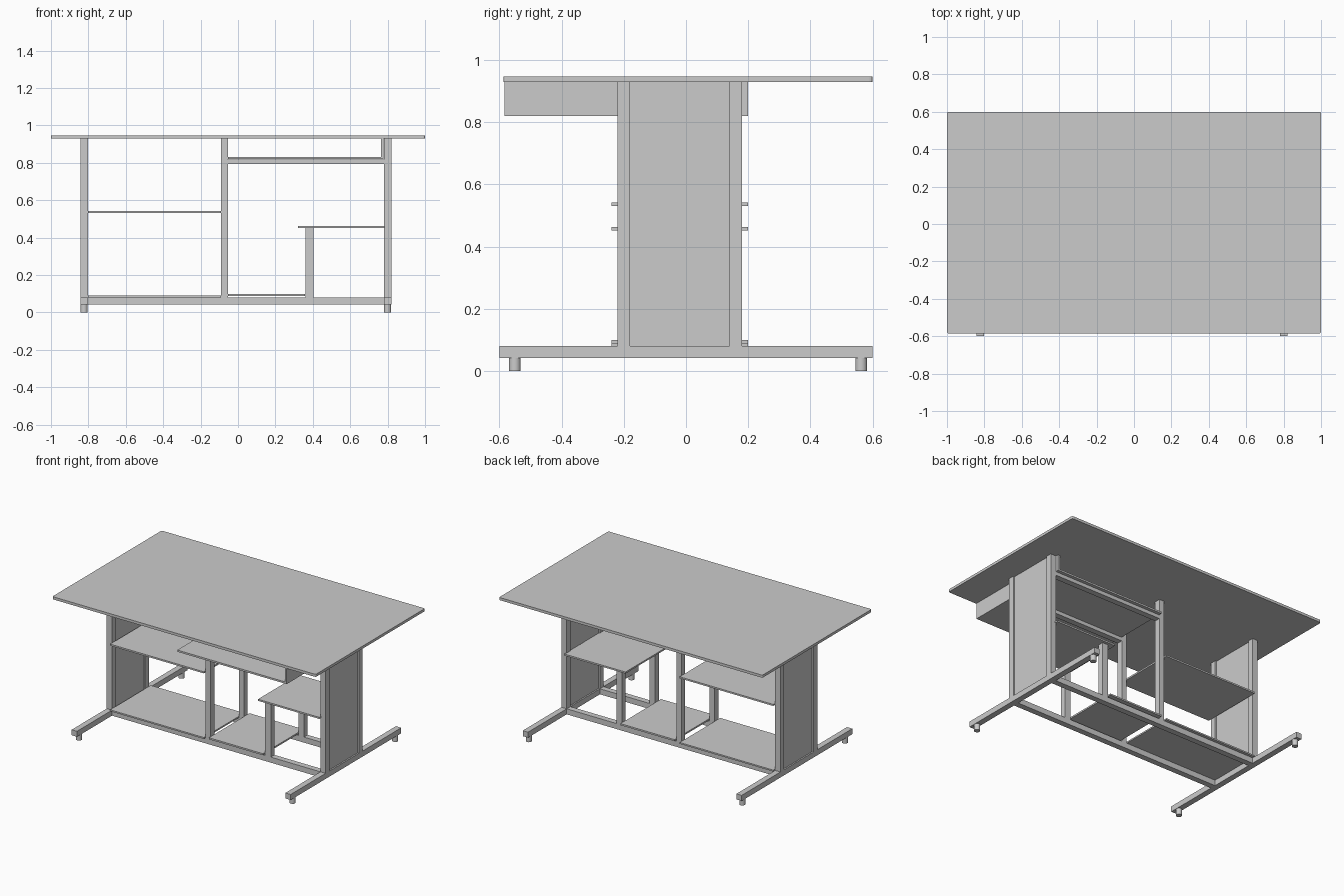
import bpy, bmesh
from mathutils import Matrix, Vector

if "Cube" in bpy.data.objects:
    bpy.data.objects.remove(bpy.data.objects["Cube"])


def box(name, x, y, z, corner=0.0):
    """Box from (min, max) ranges, optionally rounding its vertical edges."""
    bm = bmesh.new()
    size = Vector((x[1] - x[0], y[1] - y[0], z[1] - z[0]))
    bmesh.ops.create_cube(bm, size=1, matrix=Matrix.Diagonal((*size, 1)))
    if corner:
        edges = [e for e in bm.edges
                 if abs(e.verts[0].co.z - e.verts[1].co.z) > 1e-4]
        bmesh.ops.bevel(bm, geom=edges, offset=corner, segments=3,
                        profile=0.5, affect='EDGES')
    mesh = bpy.data.meshes.new(name)
    bm.to_mesh(mesh)
    bm.free()
    ob = bpy.data.objects.new(name, mesh)
    ob.location = ((x[0] + x[1]) / 2, (y[0] + y[1]) / 2, (z[0] + z[1]) / 2)
    bpy.context.collection.objects.link(ob)
    return ob


FRONT, BACK = (-0.22, -0.18), (0.14, 0.18)
SHELF_Y = (-0.24, 0.2)
FLOOR, TOP = 0.08, 0.929

# Table top
box("table_top", (-1, 1), (-0.586, 0.6), (TOP, 0.947), corner=0.01)

# End frames: foot beam, recessed panel and round pads
for side, x in (("left", (-0.843, -0.803)), ("right", (0.78, 0.82))):
    mid = sum(x) / 2
    box(side + "_foot_beam", x, (-0.6, 0.6), (0.042, FLOOR))
    box(side + "_end_panel", (mid - 0.01, mid + 0.01),
        (FRONT[1], BACK[0]), (FLOOR, TOP))
    for end, y in (("front", -0.55), ("back", 0.563)):
        bpy.ops.mesh.primitive_cylinder_add(
            vertices=24, radius=0.019, depth=0.042, location=(mid, y, 0.021))
        pad = bpy.context.object
        pad.name = f"{side}_{end}_pad"
        bpy.ops.object.shade_smooth_by_angle()

# Posts and rails, repeated at front and back
for end, y in (("front", FRONT), ("back", BACK)):
    box(end + "_left_post", (-0.843, -0.803), y, (FLOOR, TOP))
    box(end + "_right_post", (0.78, 0.82), y, (FLOOR, TOP))
    box(end + "_middle_post", (-0.092, -0.053), y, (FLOOR, TOP))
    box(end + "_short_post", (0.36, 0.403), y, (FLOOR, 0.452))
    box(end + "_bottom_rail", (-0.803, 0.78), y, (0.042, FLOOR))
    box(end + "_tray_rail", (-0.053, 0.78), y, (0.793, 0.818))

# Shelves
box("left_bottom_shelf", (-0.803, -0.092), SHELF_Y, (0.08, 0.09))
box("middle_bottom_shelf", (-0.053, 0.358), SHELF_Y, (0.088, 0.099))
box("left_upper_shelf", (-0.803, -0.092), SHELF_Y, (0.53, 0.541))
box("right_small_shelf", (0.32, 0.785), SHELF_Y, (0.452, 0.463))

# Pull-out tray and its side board
box("tray", (-0.053, 0.778), (-0.583, 0.2), (0.82, 0.832))
box("tray_side", (0.764, 0.778), (-0.583, 0.2), (0.832, TOP))
